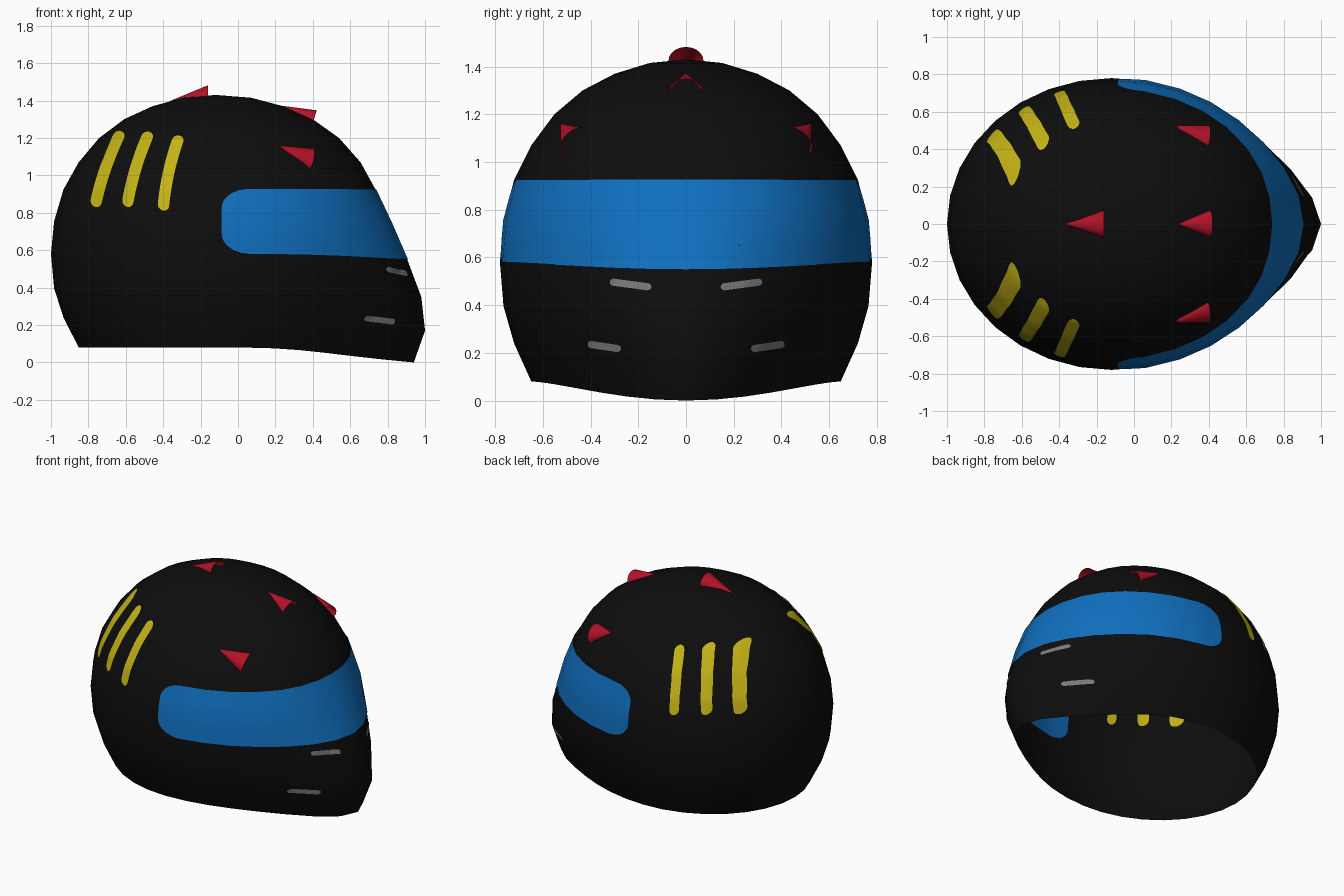
import bpy, bmesh, math
from mathutils import Vector
from mathutils.bvhtree import BVHTree

if "Cube" in bpy.data.objects:
    bpy.data.objects.remove(bpy.data.objects["Cube"])

def material(name, rgb):
    m = bpy.data.materials.new(name)
    m.diffuse_color = (*rgb, 1)
    m.use_nodes = True
    m.node_tree.nodes["Principled BSDF"].inputs["Base Color"].default_value = m.diffuse_color
    return m

BLACK = material("black", (0.004, 0.004, 0.004))
BLUE = material("blue", (0.005, 0.16, 0.52))
YELLOW = material("yellow", (0.55, 0.45, 0.008))
RED = material("red", (0.45, 0.006, 0.02))
GREY = material("grey", (0.2, 0.2, 0.2))

def finish(name, bm, mat):
    me = bpy.data.meshes.new(name)
    bm.to_mesh(me)
    me.materials.append(mat)
    me.shade_smooth()
    ob = bpy.data.objects.new(name, me)
    bpy.context.collection.objects.link(ob)
    return ob

# Shell rings from the rim (-3) up to just below the crown (7)
CX, SEG, LOW = -0.12, 32, -3
STEP = 2 * math.pi / SEG
FRONT_X = [.94, 1.0, .98, .905, .82, .735, .655, .54, .40, .24, .07]
FRONT_Z = [0, .17, .35, .55, .745, .925, 1.07, 1.20, 1.30, 1.37, 1.415]
SIDE_Z = [.08, .24, .395, .58, .755, .925, 1.07, 1.20, 1.30, 1.37, 1.415]

def shell_point(i, k):
    a, j = i * STEP, k - LOW
    ca, c = math.cos(a), math.cos(k * STEP)
    f = max(ca, 0)
    rx = 0.88 * c
    if ca > 0:
        rx = 0.95 * c + (FRONT_X[j] - CX - 0.95 * c) * f ** 6
    z = SIDE_Z[j] + (FRONT_Z[j] - SIDE_Z[j]) * f ** 3
    return Vector((CX + rx * ca, 0.78 * c * math.sin(a), z))

def on_shell(i, k):
    i0, k0 = math.floor(i), math.floor(k)
    u, v = i - i0, k - k0
    lo = shell_point(i0, k0).lerp(shell_point(i0 + 1, k0), u)
    hi = shell_point(i0, k0 + 1).lerp(shell_point(i0 + 1, k0 + 1), u)
    return lo.lerp(hi, v)

# Open helmet shell
bm = bmesh.new()
rings = [[bm.verts.new(shell_point(i, k)) for i in range(SEG)] for k in range(LOW, 8)]
crown = bm.verts.new((CX, 0, 1.43))
for lo, hi in zip(rings, rings[1:]):
    for i in range(SEG):
        n = (i + 1) % SEG
        bm.faces.new((lo[i], lo[n], hi[n], hi[i]))
for i in range(SEG):
    bm.faces.new((rings[-1][i], rings[-1][(i + 1) % SEG], crown))
bm.normal_update()
tree = BVHTree.FromBMesh(bm)
finish("helmet_shell", bm, BLACK)

def patch(name, rows, mat, lift=0.004):
    """Inlay grid, visible on the outside and the inside of the shell."""
    bm = bmesh.new()
    centre = Vector((CX, 0, 0.5))
    for side in (1, -1):
        grid = [[bm.verts.new(p + (p - centre).normalized() * lift * side) for p in r] for r in rows]
        for r, s in zip(grid, grid[1:]):
            for i in range(len(r) - 1):
                bm.faces.new((r[i], r[i + 1], s[i + 1], s[i]))
    for f in bm.faces:
        f.normal_update()
        if f.normal.dot(f.calc_center_median() - centre) < 0:
            f.normal_flip()
    finish(name, bm, mat)

# Wraparound visor with rounded ends
ends = [7.25, 7.5, 7.65, 7.75, 7.8, 7.82]
columns = [-e for e in reversed(ends)] + list(range(-7, 8)) + ends
rows = []
for i in columns:
    t = max(0, (abs(i) - 7) / 0.82)
    h = 0.4 + 0.6 * math.sqrt(max(0, 1 - t * t))
    rows.append([on_shell(i, 1 + h * s) for s in (-1, -0.5, 0, 0.5, 1)])
patch("visor", rows, BLUE)

def bar(name, p, q, width, bow, cast, mat):
    """Round-ended bar drawn in a flat view and cast onto the shell."""
    p, q = Vector(p), Vector(q)
    d = (q - p).normalized()
    side, length, r = Vector((-d.y, d.x)), (q - p).length, width / 2
    caps = [r * (1 - math.cos(math.radians(x))) for x in (4, 25, 45, 65, 90)]
    along = caps + [r + (length - width) * n / 12 for n in range(1, 12)]
    along += [length - c for c in reversed(caps)]
    rows = []
    for s in along:
        e = max(0, r - min(s, length - s))
        w = math.sqrt(max(r * r - e * e, 0))
        mid = p + d * s + side * bow * 4 * s * (length - s) / length ** 2
        rows.append([cast(mid + side * w * t) for t in (-1, -0.5, 0, 0.5, 1)])
    patch(name, rows, mat)

# Three yellow stripes on each side at the back
STRIPES = [((-.762, .83), (-.622, 1.235)), ((-.592, .83), (-.472, 1.23)), ((-.40, .81), (-.312, 1.21))]
for label, s in (("right", -1), ("left", 1)):
    cast = lambda v: tree.ray_cast(Vector((v.x, 2 * s, v.y)), Vector((0, -s, 0)))[0]
    for n, (p, q) in enumerate(STRIPES):
        bar(f"stripe_{label}_{n + 1}", p, q, 0.062, 0.014, cast, YELLOW)

    # Chin vents, drawn from the helmet's nose
    cast = lambda v: tree.ray_cast(Vector((2, v.x * s, v.y)), Vector((-1, 0, 0)))[0]
    for part, p, q in (("upper", (.145, .475), (.318, .498)), ("lower", (.272, .217), (.412, .238))):
        bar(f"{part}_vent_{label}", p, q, 0.03, 0, cast, GREY)

def scoop(name, apex, base, normal, r, h):
    """Half cone lying on the shell, open towards the nose."""
    apex, base, normal = Vector(apex), Vector(base), Vector(normal).normalized()
    side = normal.cross(base - apex).normalized()
    bm = bmesh.new()
    arc = []
    for n in range(15):
        a = math.radians(-15 + 15 * n)
        arc.append(base + side * r * math.cos(a) + normal * h * math.sin(a))
    mid = [[bm.verts.new(apex.lerp(p, t)) for p in arc] for t in (0.02, 0.5, 1)]
    for lo, hi in zip(mid, mid[1:]):
        for i in range(14):
            bm.faces.new((lo[i], hi[i], hi[i + 1], lo[i + 1]))
    bmesh.ops.recalc_face_normals(bm, faces=bm.faces)
    finish(name, bm, RED)

# Red air scoops
scoop("crown_scoop", (-.37, 0, 1.395), (-.16, 0, 1.425), (0, 0, 1), .073, .057)
scoop("front_scoop", (.235, 0, 1.372), (.405, 0, 1.295), (.3, 0, 1), .073, .055)
for label, s in (("right", -1), ("left", 1)):
    scoop(f"side_scoop_{label}", (.215, .525 * s, 1.16), (.39, .465 * s, 1.085),
          (.4, .62 * s, .7), .073, .05)
